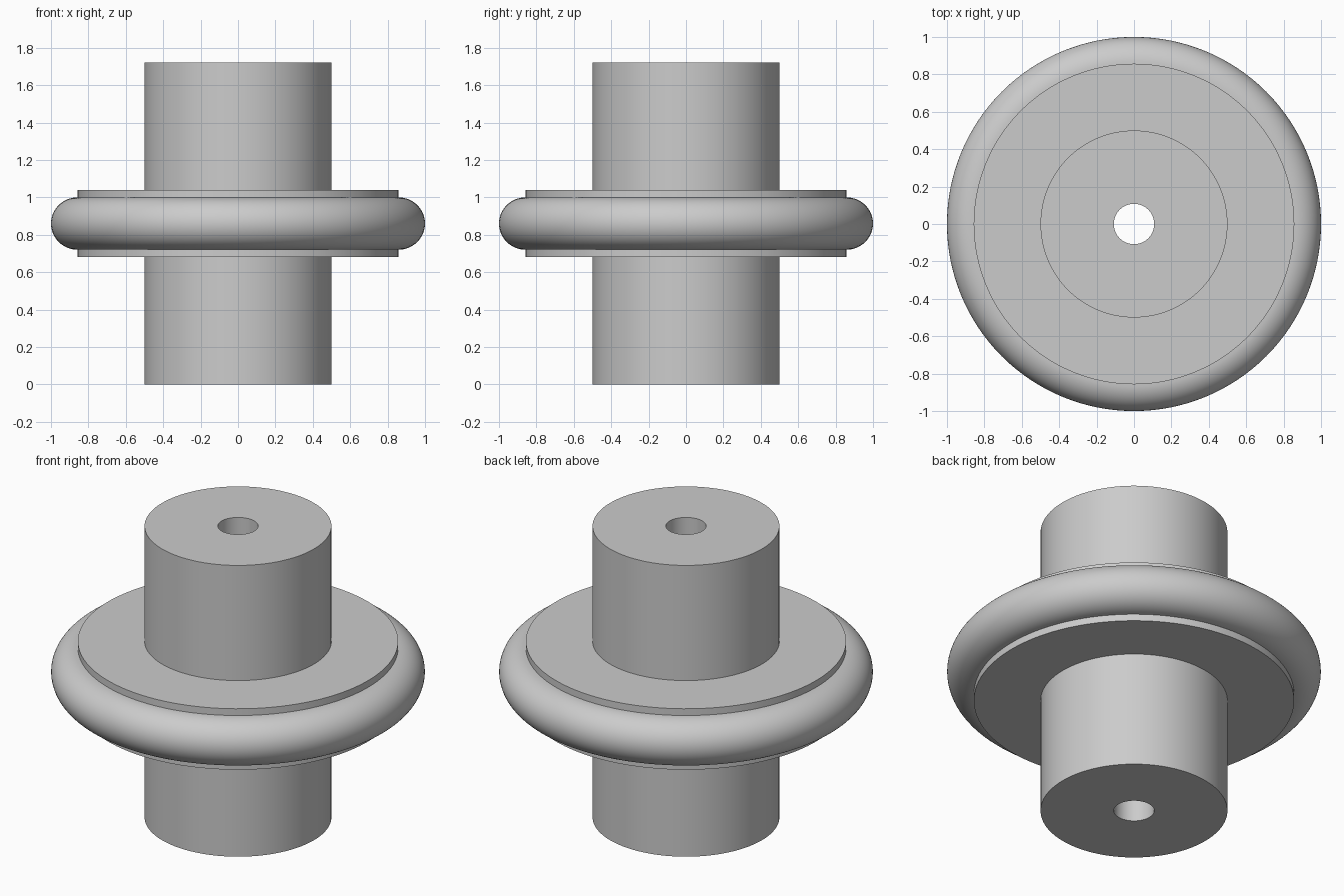
import bpy
import bmesh
from math import cos, sin, pi, radians

MID = 0.86           # height of the mirror plane
BORE, HUB, DISC, TUBE = 0.108, 0.5, 0.857, 0.143
DISC_HALF = 0.18     # half thickness of the flange
SEGMENTS = 128

if "Cube" in bpy.data.objects:
    bpy.data.objects.remove(bpy.data.objects["Cube"], do_unlink=True)

grey = bpy.data.materials.new("plain grey")
grey.use_nodes = True
colour = (0.6, 0.6, 0.6, 1)
grey.diffuse_color = colour
for node in grey.node_tree.nodes:
    if node.type == 'BSDF_PRINCIPLED':
        node.inputs["Base Color"].default_value = colour


def turned_part(name, profile):
    """Revolve the upper half profile (radius, height) and mirror it below."""
    bm = bmesh.new()
    rings = []
    for i in range(SEGMENTS):
        a = 2 * pi * i / SEGMENTS
        rings.append([bm.verts.new((r * cos(a), r * sin(a), z)) for r, z in profile])
    for i, ring in enumerate(rings):
        following = rings[(i + 1) % SEGMENTS]
        for j in range(len(profile) - 1):
            bm.faces.new((ring[j], ring[j + 1], following[j + 1], following[j]))
    mesh = bpy.data.meshes.new(name)
    bm.to_mesh(mesh)
    bm.free()
    mesh.materials.append(grey)

    part = bpy.data.objects.new(name, mesh)
    part.location.z = MID
    bpy.context.collection.objects.link(part)
    mirror = part.modifiers.new("mirror", 'MIRROR')
    mirror.use_axis = (False, False, True)
    bpy.ops.object.select_all(action='DESELECT')
    part.select_set(True)
    bpy.context.view_layer.objects.active = part
    bpy.ops.object.shade_smooth_by_angle(angle=radians(30))
    return part


# Central hub with its through bore
turned_part("hub", [(BORE, 0), (BORE, MID), (HUB, MID), (HUB, DISC_HALF)])

# Flat flange around the hub, down to the rim
turned_part("flange", [(HUB, DISC_HALF), (DISC, DISC_HALF), (DISC, 0.14)])

# Rounded rim: quarter circle section, mirrored to a half circle
STEPS = 16
arc = [pi / 2 * (1 - k / STEPS) for k in range(STEPS + 1)]
turned_part("rim", [(DISC + TUBE * cos(t), 0.14 * sin(t)) for t in arc])
